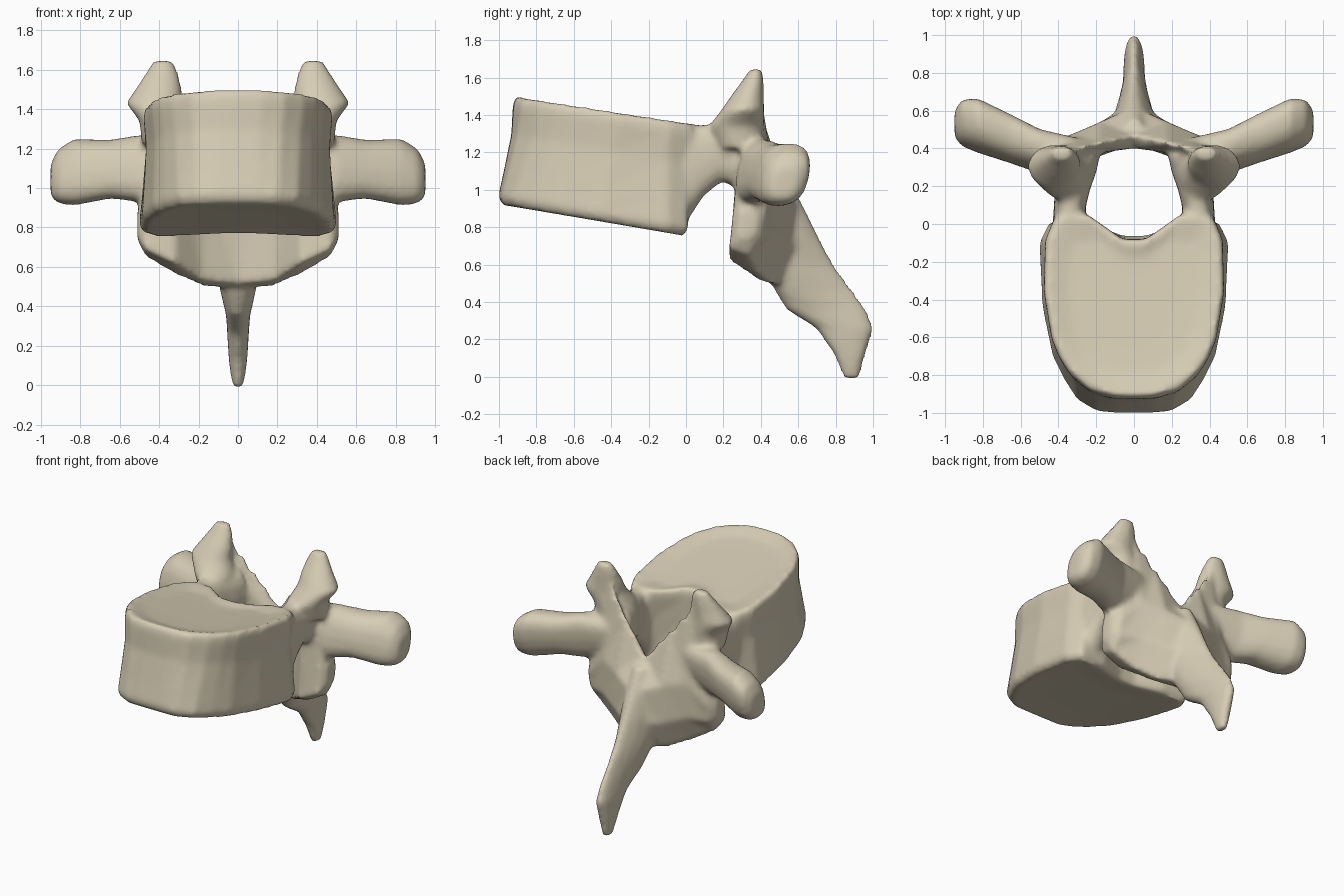
import bpy
import bmesh
from math import cos, sin, pi
from mathutils import Vector

default_cube = bpy.data.objects.get("Cube")
if default_cube:
    bpy.data.objects.remove(default_cube, do_unlink=True)

bm = bmesh.new()


def loft(rings):
    """Skin a closed solid over rings with equal point counts."""
    loops = [[bm.verts.new(point) for point in ring] for ring in rings]
    count = len(loops[0])
    for lower, upper in zip(loops, loops[1:]):
        for i in range(count):
            j = (i + 1) % count
            bm.faces.new((lower[i], lower[j], upper[j], upper[i]))
    bm.faces.new(loops[0][::-1])
    bm.faces.new(loops[-1])


def flipped(rings):
    return [[Vector((-p.x, p.y, p.z)) for p in ring] for ring in rings]


def loft_pair(rings):
    loft(rings)
    loft(flipped(rings))


def oval(centre, half_a, half_b, normal, power=0.8, sides=16):
    """Rounded ring whose plane is square to the given axis."""
    first, second = [axis for axis in range(3) if axis != normal]
    ring = []
    for i in range(sides):
        angle = 2 * pi * i / sides
        c, s = cos(angle), sin(angle)
        point = Vector(centre)
        point[first] += half_a * abs(c) ** power * (1 if c > 0 else -1)
        point[second] += half_b * abs(s) ** power * (1 if s > 0 else -1)
        ring.append(point)
    return ring


def outline(half):
    """Complete a half outline that starts on the centre line."""
    return half + [(-x, y) for x, y in reversed(half[1:])]


# Body: lower rim blended to upper rim, with a slight waist and dished ends
lower_rim = outline([(0, -1.01), (.1, -1.01), (.2, -1), (.3, -.94), (.37, -.83), (.43, -.71),
                     (.485, -.45), (.505, -.1), (.45, .01), (.25, 0), (.06, -.06)])
upper_rim = outline([(0, -.92), (.12, -.915), (.24, -.875), (.34, -.79), (.4, -.7), (.44, -.6),
                     (.48, -.35), (.47, -.08), (.42, .04), (.25, .06), (.06, -.08)])
MIDDLE = -.45


def lower_z(y):
    return .76 - .17 * (y + .05)


def upper_z(y):
    return 1.36 - .155 * y


def body_ring(t, scale, lift=0):
    ring = []
    for (xa, ya), (xb, yb) in zip(lower_rim, upper_rim):
        x = (xa + (xb - xa) * t) * scale
        y = MIDDLE + (ya + (yb - ya) * t - MIDDLE) * scale
        ring.append(Vector((x, y, lower_z(y) * (1 - t) + upper_z(y) * t + lift)))
    return ring


loft([body_ring(0, .5, .012), body_ring(0, .95), body_ring(.07, 1),
      body_ring(.3, .985), body_ring(.65, .965), body_ring(.9, .995), body_ring(.97, .99),
      body_ring(1, .96), body_ring(1, .72, -.027), body_ring(1, .45, -.03)])

# Pedicles: bridges from the body to the arch, flaring down onto the body
loft_pair([oval((x, y, z), a, b, 1) for x, y, z, a, b in (
    (.33, -.12, 1.06, .1, .27),
    (.34, .02, 1.1, .09, .25),
    (.34, .09, 1.155, .085, .195),
    (.325, .19, 1.2, .095, .155),
    (.315, .27, 1.18, .115, .17),
    (.31, .36, 1.18, .13, .19))])

# Transverse processes: side wings swept backwards, tops leaning back
wing = []
for x, y, z, a, b in ((.3, .36, 1.12, .09, .14),
                      (.5, .385, 1.1, .11, .17),
                      (.65, .45, 1.095, .125, .15),
                      (.83, .522, 1.08, .138, .17),
                      (.91, .535, 1.06, .12, .14),
                      (.95, .53, 1.04, .07, .085)):
    ring = oval((x, y, z), a, b, 0)
    for point in ring:
        point.y += .2 * (point.z - z)
    wing.append(ring)
loft_pair(wing)

# Upper joint processes: pointed horns
loft_pair([oval((x, y, z), a, b, 2, 1) for x, y, z, a, b in (
    (.35, .29, 1.22, .14, .13),
    (.37, .27, 1.34, .13, .15),
    (.425, .305, 1.43, .145, .115),
    (.4, .33, 1.51, .115, .085),
    (.385, .36, 1.59, .08, .055),
    (.38, .375, 1.645, .05, .035))])

# Lamina plates with the lower joint processes, sliced from the middle outwards
lamina = (
    (0, ((.4, 1.03), (.47, 1.11), (.62, .9), (.66, .7), (.55, .48), (.42, .51))),
    (.18, ((.375, 1.2), (.43, 1.34), (.54, .97), (.54, .7), (.45, .5), (.36, .53))),
    (.32, ((.28, 1.25), (.395, 1.53), (.48, 1), (.47, .75), (.38, .56), (.23, .62))),
    (.47, ((.26, .97), (.39, 1), (.43, .86), (.41, .74), (.34, .65), (.23, .69))),
    (.51, ((.29, .88), (.36, .89), (.38, .84), (.37, .77), (.33, .73), (.28, .75))))
loft_pair([[Vector((x, y, z)) for y, z in section] for x, section in lamina])

# Spinous process: blade running down and back, thinner behind near its root
blade = []
for y, z, a, b, taper in ((.49, 1.06, .05, .06, 0),
                          (.55, .87, .09, .1, .4),
                          (.57, .75, .11, .14, .6),
                          (.6, .6, .1, .19, .6),
                          (.685, .46, .075, .21, .6),
                          (.75, .36, .06, .215, .3),
                          (.85, .26, .055, .155, .1),
                          (.875, .12, .047, .085, 0),
                          (.885, -.01, .028, .04, 0)):
    ring = oval((0, y, z), a, b, 2, .9)
    for point in ring:
        point.x *= 1 - taper * (point.y - y) / b
    blade.append(ring)
loft(blade)

bmesh.ops.recalc_face_normals(bm, faces=bm.faces[:])
mesh = bpy.data.meshes.new("vertebra")
bm.to_mesh(mesh)
bm.free()
vertebra = bpy.data.objects.new("vertebra", mesh)
bpy.context.scene.collection.objects.link(vertebra)

# Bone colour
bone = bpy.data.materials.new("bone beige")
bone.use_nodes = True
colour = (.68, .61, .46, 1)
bone.diffuse_color = colour
bone.node_tree.nodes["Principled BSDF"].inputs["Base Color"].default_value = colour
mesh.materials.append(bone)

# Fuse the parts into one skin and soften the joins
fuse = vertebra.modifiers.new("fuse", "REMESH")
fuse.mode = "VOXEL"
fuse.voxel_size = .018
fuse.use_smooth_shade = True
soften = vertebra.modifiers.new("soften", "SMOOTH")
soften.factor = .5
soften.iterations = 8
